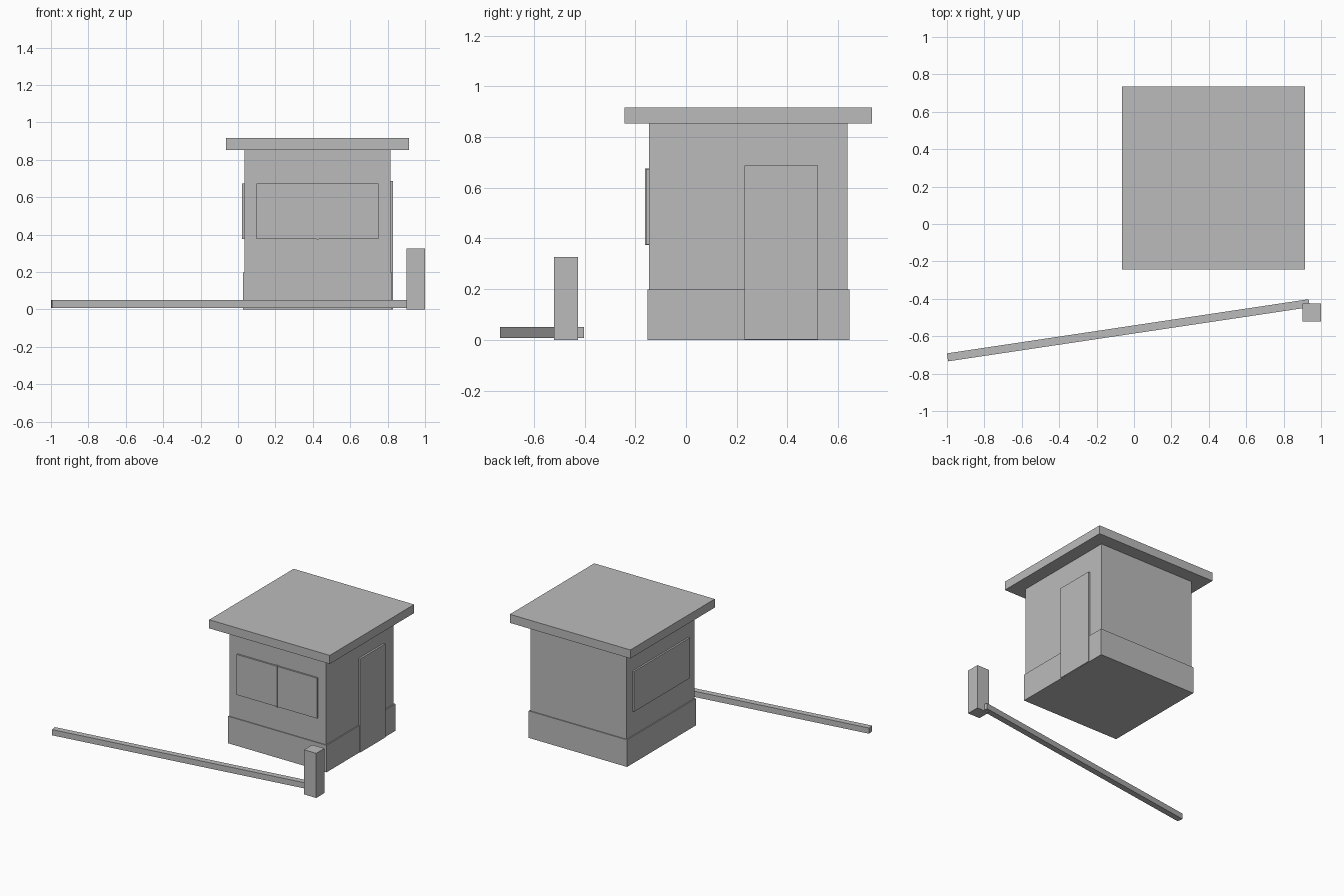
import bpy
import bmesh
import math
from mathutils import Matrix, Vector

if "Cube" in bpy.data.objects:
    bpy.data.objects.remove(bpy.data.objects["Cube"])

grey = bpy.data.materials.new("plain_grey")
grey.diffuse_color = (0.5, 0.5, 0.5, 1.0)
grey.use_nodes = True
grey.node_tree.nodes["Principled BSDF"].inputs["Base Color"].default_value = grey.diffuse_color


def box(name, x, y, z, angle=0.0):
    """Flat-faced box from (min, max) ranges, optionally turned about its own vertical axis."""
    size = Vector((x[1] - x[0], y[1] - y[0], z[1] - z[0]))
    centre = Vector((sum(x) / 2, sum(y) / 2, sum(z) / 2))
    bm = bmesh.new()
    bmesh.ops.create_cube(bm, size=1.0, matrix=Matrix.Diagonal((*size, 1.0)))
    mesh = bpy.data.meshes.new(name)
    bm.to_mesh(mesh)
    bm.free()
    mesh.materials.append(grey)
    obj = bpy.data.objects.new(name, mesh)
    obj.location = centre
    obj.rotation_euler.z = angle
    bpy.context.collection.objects.link(obj)
    return obj


# Booth: plinth, walls and overhanging flat roof
box("plinth", (0.027, 0.824), (-0.152, 0.644), (0.0, 0.198))
box("walls", (0.035, 0.816), (-0.146, 0.637), (0.01, 0.86))
box("roof", (-0.063, 0.914), (-0.243, 0.734), (0.853, 0.916))

# Front window with a thin central bar, and the left window
box("front_window", (0.10, 0.75), (-0.158, -0.13), (0.377, 0.673))
box("window_bar", (0.419, 0.431), (-0.162, -0.13), (0.375, 0.676))
box("left_window", (0.022, 0.05), (-0.08, 0.57), (0.377, 0.673))

# Door on the right wall
box("door", (0.79, 0.830), (0.23, 0.52), (0.001, 0.687))

# Barrier post and slanting boom
box("barrier_post", (0.90, 0.999), (-0.521, -0.425), (0.0, 0.327))
start, end = Vector((-0.997, -0.713)), Vector((0.937, -0.4235))
mid, length = (start + end) / 2, (end - start).length
box("barrier_boom",
    (mid.x - length / 2, mid.x + length / 2),
    (mid.y - 0.0215, mid.y + 0.0215),
    (0.008, 0.05),
    math.atan2(end.y - start.y, end.x - start.x))
